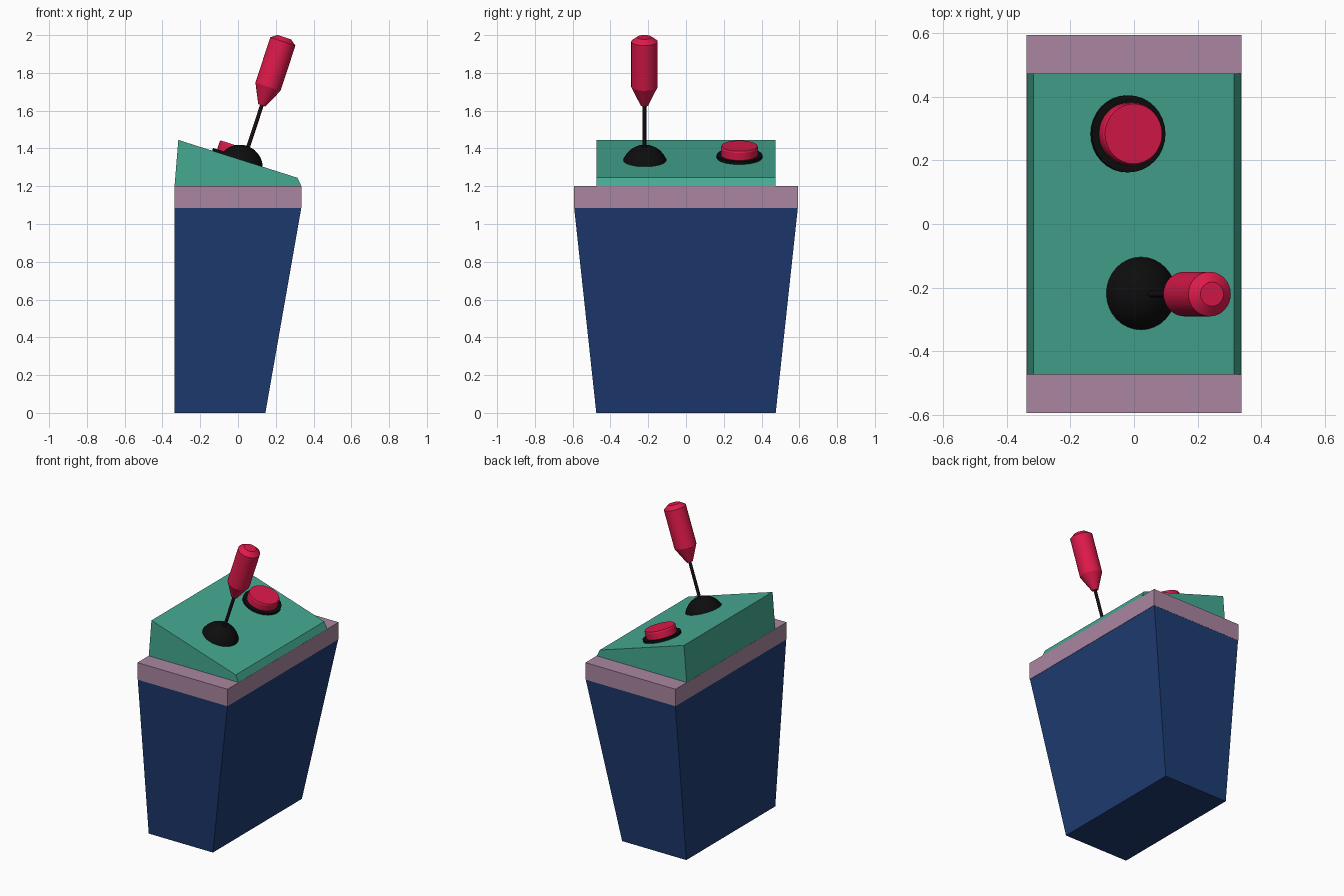
import bpy, bmesh, math
from mathutils import Vector, Matrix

if "Cube" in bpy.data.objects:
    bpy.data.objects.remove(bpy.data.objects["Cube"])


def material(name, rgb):
    m = bpy.data.materials.new(name)
    m.diffuse_color = (*rgb, 1)
    m.use_nodes = True
    m.node_tree.nodes["Principled BSDF"].inputs["Base Color"].default_value = m.diffuse_color
    return m


BLUE = material("navy", (0.013, 0.045, 0.17))
MAUVE = material("mauve", (0.40, 0.24, 0.35))
GREEN = material("green", (0.06, 0.40, 0.29))
RED = material("red", (0.73, 0.01, 0.07))
BLACK = material("black", (0.004, 0.004, 0.004))
DARK = material("dark_rod", (0.01, 0.004, 0.008))


def finish(name, bm, mat, matrix=None, smooth=False):
    bmesh.ops.recalc_face_normals(bm, faces=bm.faces)
    me = bpy.data.meshes.new(name)
    bm.to_mesh(me)
    bm.free()
    ob = bpy.data.objects.new(name, me)
    bpy.context.collection.objects.link(ob)
    me.materials.append(mat)
    if matrix:
        ob.matrix_world = matrix
    if smooth:
        bpy.ops.object.select_all(action='DESELECT')
        ob.select_set(True)
        bpy.context.view_layer.objects.active = ob
        bpy.ops.object.shade_smooth_by_angle(angle=math.radians(20))
    return ob


def loft(name, rects, mat):
    """Box through rectangles given as (x0, x1, half_y, z)."""
    bm = bmesh.new()
    a, b = [[bm.verts.new(p) for p in ((x0, -y, z), (x1, -y, z), (x1, y, z), (x0, y, z))]
            for x0, x1, y, z in rects]
    bm.faces.new(a)
    bm.faces.new(b)
    for i in range(4):
        j = (i + 1) % 4
        bm.faces.new((a[i], a[j], b[j], b[i]))
    return finish(name, bm, mat)


def extrude_y(name, profile, half, mat):
    """Closed x-z profile extruded along y."""
    bm = bmesh.new()
    face = bm.faces.new([bm.verts.new((x, -half, z)) for x, z in profile])
    ext = bmesh.ops.extrude_face_region(bm, geom=[face], use_keep_orig=True)
    verts = [v for v in ext["geom"] if isinstance(v, bmesh.types.BMVert)]
    bmesh.ops.translate(bm, verts=verts, vec=(0, 2 * half, 0))
    return finish(name, bm, mat)


def lathe(name, profile, mat, matrix, n=32):
    """Stack of (radius, height) rings with flat end caps."""
    bm = bmesh.new()
    rings = [[bm.verts.new((r * math.cos(2 * math.pi * i / n), r * math.sin(2 * math.pi * i / n), h))
              for i in range(n)] for r, h in profile]
    for a, b in zip(rings, rings[1:]):
        for i in range(n):
            j = (i + 1) % n
            bm.faces.new((a[i], a[j], b[j], b[i]))
    bm.faces.new(rings[0])
    bm.faces.new(rings[-1])
    return finish(name, bm, mat, matrix, True)


# tapered body, rim and sloped control panel
loft("body", [(-0.335, 0.145, 0.475, 0), (-0.335, 0.335, 0.592, 1.085)], BLUE)
loft("rim", [(-0.337, 0.337, 0.593, 1.085), (-0.337, 0.337, 0.593, 1.2)], MAUVE)
extrude_y("control_panel", [(-0.336, 1.2), (0.336, 1.2), (0.314, 1.245), (-0.316, 1.445)], 0.473, GREEN)


def on_slope(x, y, tilt=math.atan2(0.2, 0.63)):
    z = 1.345 - x * 0.2 / 0.63
    return Matrix.Translation((x, y, z)) @ Matrix.Rotation(tilt, 4, 'Y')


# push button
spot = on_slope(-0.021, 0.283)
lathe("button_base", [(0.121, -0.01), (0.121, 0.015)], BLACK, spot)
lathe("button_cap", [(0.098, 0.01), (0.098, 0.056), (0.094, 0.065)], RED, spot)

# joystick: ball, rod and grip along one tilted axis
bm = bmesh.new()
bmesh.ops.create_uvsphere(bm, u_segments=32, v_segments=16, radius=0.122)
finish("joystick_ball", bm, BLACK, on_slope(0.022, -0.218) @ Matrix.Translation((0, 0, -0.042)), True)

stick = on_slope(0.03, -0.22, math.radians(18.2))
lathe("joystick_rod", [(0.01, 0), (0.01, 0.33)], DARK, stick, 16)
lathe("joystick_grip", [(0.02, 0.308), (0.07, 0.412), (0.07, 0.664), (0.038, 0.688)], RED, stick)
